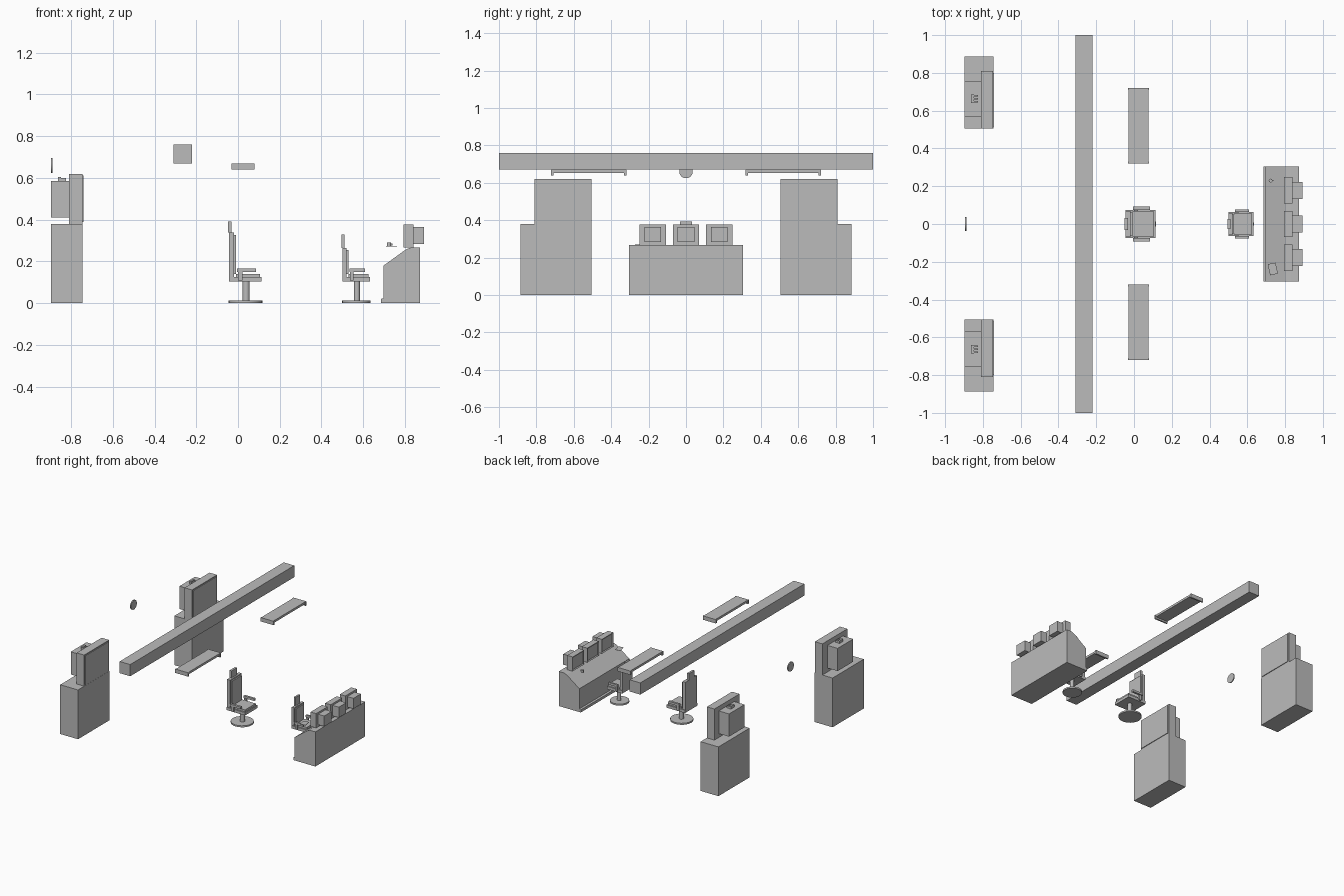
import bpy, bmesh
from math import radians
from mathutils import Matrix, Vector

if "Cube" in bpy.data.objects:
    bpy.data.objects.remove(bpy.data.objects["Cube"])

GREY = (0.5, 0.5, 0.5, 1)
mat = bpy.data.materials.new("plain_grey")
mat.use_nodes = True
mat.diffuse_color = GREY
mat.node_tree.nodes["Principled BSDF"].inputs["Base Color"].default_value = GREY


def finish(name, bm):
    bmesh.ops.recalc_face_normals(bm, faces=bm.faces)
    mesh = bpy.data.meshes.new(name)
    bm.to_mesh(mesh)
    bm.free()
    mesh.materials.append(mat)
    obj = bpy.data.objects.new(name, mesh)
    bpy.context.collection.objects.link(obj)
    return obj


def box(name, x, y, z, recess=0):
    """Box from (min, max) ranges; recess sinks a panel into the -x face."""
    bm = bmesh.new()
    lo, hi = Vector((x[0], y[0], z[0])), Vector((x[1], y[1], z[1]))
    bmesh.ops.create_cube(bm, size=1, matrix=Matrix.Translation((lo + hi) / 2)
                          @ Matrix.Diagonal((*(hi - lo), 1)))
    if recess:
        face = min(bm.faces, key=lambda f: f.calc_center_median().x)
        bmesh.ops.inset_individual(bm, faces=[face], thickness=0.012)
        bmesh.ops.translate(bm, verts=face.verts, vec=(recess, 0, 0))
    return finish(name, bm)


def cylinder(name, centre, radius, depth, axis="Z", sides=24):
    bm = bmesh.new()
    turn = Matrix.Rotation(radians(90), 4, "Y") if axis == "X" else Matrix()
    bmesh.ops.create_cone(bm, cap_ends=True, segments=sides, radius1=radius,
                          radius2=radius, depth=depth,
                          matrix=Matrix.Translation(centre) @ turn)
    obj = finish(name, bm)
    bpy.ops.object.select_all(action="DESELECT")
    obj.select_set(True)
    bpy.context.view_layer.objects.active = obj
    bpy.ops.object.shade_smooth_by_angle(angle=radians(40))
    return obj


def prism(name, profile, y0, y1):
    """Extrude an x-z profile along y."""
    bm = bmesh.new()
    face = bm.faces.new([bm.verts.new((x, y0, z)) for x, z in profile])
    out = bmesh.ops.extrude_face_region(bm, geom=[face])
    verts = [v for v in out["geom"] if isinstance(v, bmesh.types.BMVert)]
    bmesh.ops.translate(bm, verts=verts, vec=(0, y1 - y0, 0))
    return finish(name, bm)


def chair(label, cx, s, back_top, head_top):
    """Swivel chair facing +x; s scales its footprint."""
    def part(name, x, y, z):
        box(f"{label}_{name}", [cx + s * v for v in x], [s * v for v in y], z)

    cylinder(f"{label}_base", (cx, 0, 0.006), 0.081 * s, 0.012)
    cylinder(f"{label}_column", (cx + 0.003, 0, 0.058), 0.017 * s, 0.095, sides=16)
    part("seat", (-0.08, 0.077), (-0.075, 0.075), (0.103, 0.125))
    part("cushion", (-0.045, 0.07), (-0.065, 0.065), (0.125, 0.14))
    part("back", (-0.08, -0.055), (-0.07, 0.07), (0.125, back_top))
    part("back_pad", (-0.055, -0.045), (-0.06, 0.06), (0.14, back_top - 0.01))
    part("headrest", (-0.085, -0.068), (-0.033, 0.033), (back_top, head_top))
    for side, k in (("left", 1), ("right", -1)):
        span = sorted((0.075 * k, 0.092 * k))
        part(f"{side}_arm", (-0.04, 0.05), span, (0.15, 0.167))
        part(f"{side}_arm_post", (-0.035, -0.015),
             sorted((0.07 * k, 0.085 * k)), (0.11, 0.152))


# Overhead beam and wall disc
box("ceiling_beam", (-0.31, -0.22), (-1, 1), (0.67, 0.76))
cylinder("wall_clock", (-0.892, 0, 0.66), 0.036, 0.008, "X")

# Cabinets with a large monitor, and hanging lamps, on both sides
for side, k in (("left", 1), ("right", -1)):
    def span(a, b):
        return sorted((a * k, b * k))

    box(f"{side}_cabinet", (-0.897, -0.745), span(0.505, 0.886), (0, 0.38))
    box(f"{side}_screen_body", (-0.81, -0.746), span(0.505, 0.81), (0.38, 0.62))
    box(f"{side}_screen_panel", (-0.747, -0.741), span(0.515, 0.80), (0.388, 0.612))
    box(f"{side}_screen_rear", (-0.897, -0.81), span(0.567, 0.757), (0.41, 0.585))
    box(f"{side}_connector", (-0.862, -0.848), span(0.64, 0.685), (0.585, 0.605))
    for i in range(3):
        y = 0.642 + 0.016 * i
        box(f"{side}_connector_pin_{i + 1}", (-0.85, -0.825), span(y, y + 0.008),
            (0.585, 0.6))

    box(f"{side}_lamp_plate", (-0.028, 0.076), span(0.325, 0.717), (0.653, 0.67))
    for end, y in (("inner", 0.319), ("outer", 0.709)):
        box(f"{side}_lamp_{end}_end", (-0.031, 0.08), span(y, y + 0.012), (0.64, 0.67))

# Chairs
chair("large_chair", 0.036, 1, 0.338, 0.392)
chair("small_chair", 0.567, 0.84, 0.265, 0.33)

# Control desk
prism("control_desk", [(0.685, 0), (0.685, 0.02), (0.697, 0.025), (0.697, 0.18),
                       (0.805, 0.258), (0.83, 0.267), (0.873, 0.267), (0.873, 0)],
      -0.304, 0.304)

# Desk monitors
for i, y in enumerate((-0.178, 0, 0.178)):
    box(f"desk_monitor_{i + 1}", (0.793, 0.84), (y - 0.07, y + 0.07), (0.267, 0.378),
        recess=0.006)
    box(f"desk_monitor_rear_{i + 1}", (0.84, 0.892), (y - 0.045, y + 0.045),
        (0.283, 0.364))

# Small things on the desk
cylinder("mug", (0.723, 0.23, 0.281), 0.01, 0.02, sides=12)
box("mug_handle", (0.73, 0.739), (0.227, 0.233), (0.276, 0.287))
note = box("paper", (-0.021, 0.021), (-0.03, 0.03), (-0.001, 0.001))
note.location = (0.735, -0.238, 0.272)
note.rotation_euler.z = radians(12)
